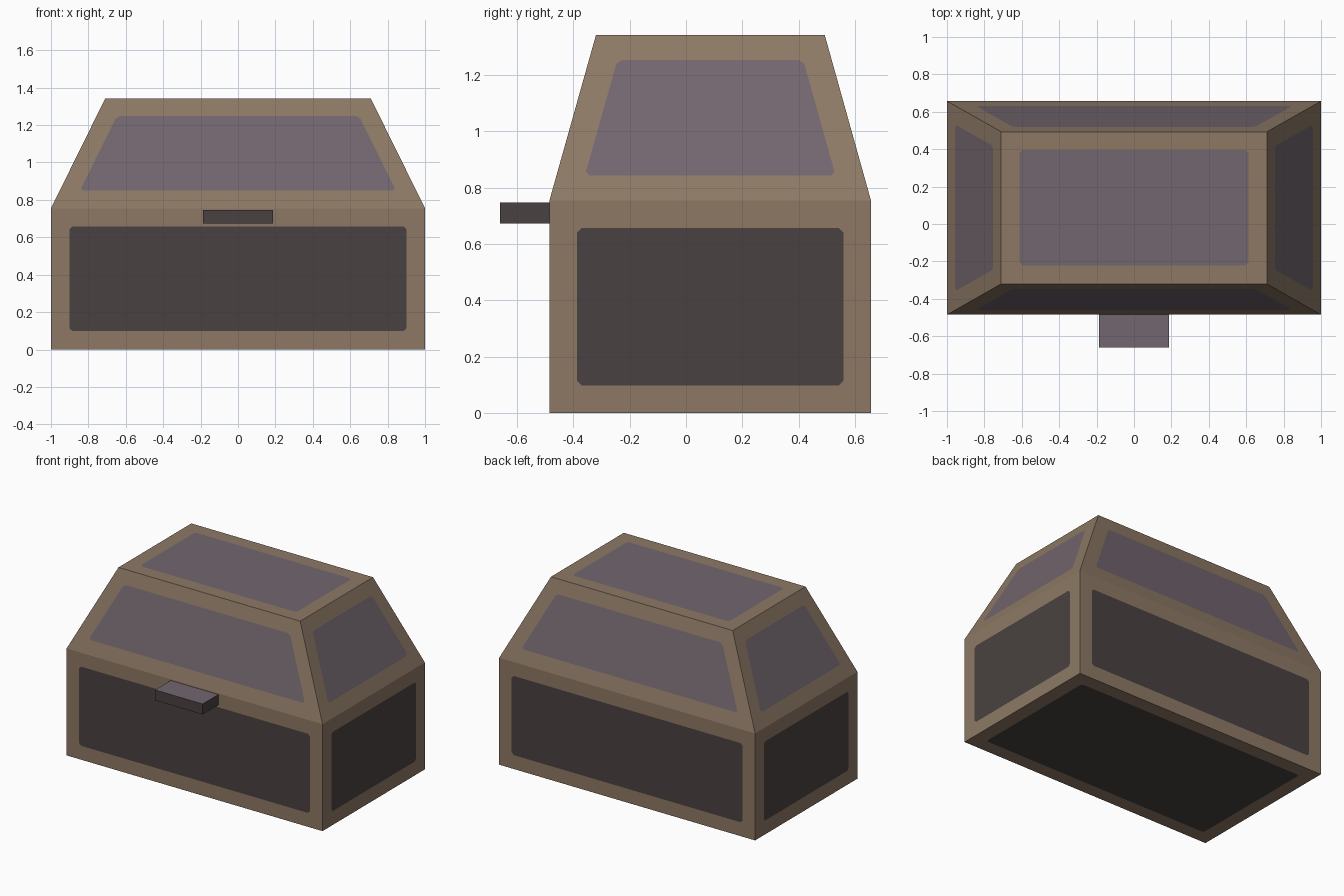
import bpy, bmesh

if "Cube" in bpy.data.objects:
    bpy.data.objects.remove(bpy.data.objects["Cube"])


def srgb(r, g, b):
    lin = [(c / 255 / 12.92 if c <= 10 else ((c / 255 + 0.055) / 1.055) ** 2.4) for c in (r, g, b)]
    return (*lin, 1.0)


def material(name, rgb):
    m = bpy.data.materials.new(name)
    m.diffuse_color = srgb(*rgb)
    m.use_nodes = True
    m.node_tree.nodes["Principled BSDF"].inputs["Base Color"].default_value = m.diffuse_color
    return m


FRAME = material("tan frame", (141, 121, 101))
PURPLE = material("muted purple", (114, 102, 110))
DARK = material("dark charcoal", (73, 66, 65))


def frustum(bm, low, high, z0, z1):
    """Box with separate bottom and top rectangles (x0, x1, y0, y1); returns sides, bottom, top."""
    rings = []
    for (x0, x1, y0, y1), z in ((low, z0), (high, z1)):
        rings.append([bm.verts.new((x, y, z)) for x, y in ((x0, y0), (x1, y0), (x1, y1), (x0, y1))])
    a, b = rings
    for i in range(4):
        j = (i + 1) % 4
        bm.faces.new((a[i], a[j], b[j], b[i]))
    return bm.faces.new(a[::-1]), bm.faces.new(b)


def finish(bm, name, mats):
    bm.normal_update()
    me = bpy.data.meshes.new(name)
    bm.to_mesh(me)
    bm.free()
    for m in mats:
        me.materials.append(m)
    bpy.context.collection.objects.link(bpy.data.objects.new(name, me))


def panelled(name, low, high, z0, z1, panel, drop):
    """Frustum whose faces carry flush panels with clipped corners; drop = hidden mating face."""
    bm = bmesh.new()
    caps = frustum(bm, low, high, z0, z1)
    bmesh.ops.delete(bm, geom=[caps[drop]], context='FACES_ONLY')
    bm.normal_update()
    inner = list(bm.faces)
    bmesh.ops.inset_individual(bm, faces=inner, thickness=0.098, use_even_offset=True)
    corners = list({v for f in inner for v in f.verts})
    bmesh.ops.bevel(bm, geom=corners, offset=0.016, segments=1, affect='VERTICES')
    # only the panels end up with eight corners
    for f in bm.faces:
        f.material_index = 1 if len(f.verts) == 8 else 0
    finish(bm, name, [FRAME, panel])


BASE = (-1.0, 1.0, -0.485, 0.657)
TOP = (-0.71, 0.71, -0.32, 0.493)

# chest body and tapered lid
panelled("chest_body", BASE, BASE, 0.0, 0.755, DARK, 1)
panelled("chest_lid", BASE, TOP, 0.755, 1.342, PURPLE, 0)

# latch tab on the front, purple on its upper face
bm = bmesh.new()
TAB = (-0.186, 0.186, -0.66, -0.48)
bottom, top = frustum(bm, TAB, TAB, 0.673, 0.747)
top.material_index = 1
finish(bm, "front_latch", [DARK, PURPLE])
